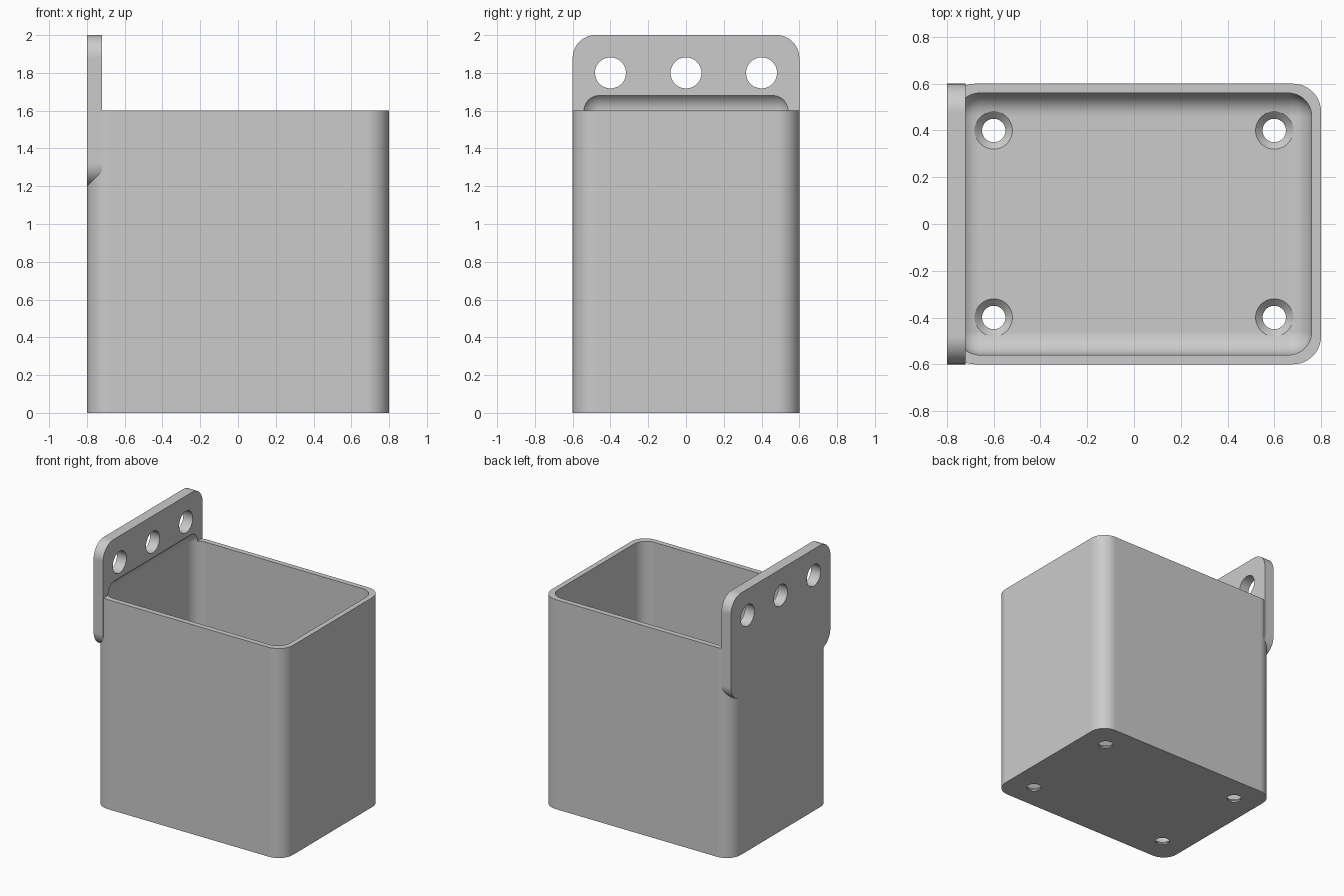
import bpy, bmesh, math
from mathutils import Matrix

default = bpy.data.objects.get("Cube")
if default:
    bpy.data.objects.remove(default, do_unlink=True)

grey = bpy.data.materials.new("light_grey")
grey.use_nodes = True
grey.diffuse_color = (0.6, 0.6, 0.6, 1)
grey.node_tree.nodes["Principled BSDF"].inputs["Base Color"].default_value = (0.6, 0.6, 0.6, 1)

CORNER = 0.12      # outer corner radius
INNER = 0.1        # cavity fillet radius
WALL = 0.04


def finish(bm, name):
    bmesh.ops.recalc_face_normals(bm, faces=bm.faces[:])
    mesh = bpy.data.meshes.new(name)
    bm.to_mesh(mesh)
    bm.free()
    mesh.materials.append(grey)
    obj = bpy.data.objects.new(name, mesh)
    bpy.context.collection.objects.link(obj)
    return obj


def rounded_box(name, low, high, radius, axis=None):
    """Box with the edges along one axis rounded, or all edges when axis is None."""
    bm = bmesh.new()
    bmesh.ops.create_cube(bm, size=1)
    for v in bm.verts:
        v.co = [a if c < 0 else b for c, a, b in zip(v.co, low, high)]

    def along(edge):
        d = edge.verts[1].co - edge.verts[0].co
        return axis is None or abs(d[axis]) > 1e-4

    bmesh.ops.bevel(bm, geom=[e for e in bm.edges if along(e)], offset=radius,
                    segments=12, profile=0.5, affect='EDGES')
    return finish(bm, name)


def cone(name, centre, r_low, r_high, depth, rotation=Matrix()):
    bm = bmesh.new()
    bmesh.ops.create_cone(bm, cap_ends=True, segments=48, radius1=r_low, radius2=r_high,
                          depth=depth, matrix=Matrix.Translation(centre) @ rotation)
    return finish(bm, name)


def combine(target, tool, operation):
    mod = target.modifiers.new(operation.title(), 'BOOLEAN')
    mod.operation, mod.solver, mod.object = operation, 'EXACT', tool
    bpy.context.view_layer.objects.active = target
    bpy.ops.object.modifier_apply(modifier=mod.name)
    bpy.data.objects.remove(tool, do_unlink=True)


# Open bin with its mounting plate
bin_body = rounded_box("mounting_bin", (-0.8, -0.6, 0), (0.8, 0.6, 1.6), CORNER, axis=2)
plate = rounded_box("mounting_plate", (-0.8, -0.6, 1.2), (-0.72, 0.6, 2), CORNER, axis=0)
combine(bin_body, plate, 'UNION')

# Filleted cavity, which also scoops a shallow recess into the plate
cavity = rounded_box("cavity_cutter", (-0.8 + WALL, -0.6 + WALL, WALL),
                     (0.8 - WALL, 0.6 - WALL, 1.7), INNER)
combine(bin_body, cavity, 'DIFFERENCE')

# Round holes through the plate
sideways = Matrix.Rotation(math.pi / 2, 4, 'Y')
for y in (-0.4, 0, 0.4):
    combine(bin_body, cone("plate_hole_cutter", (-0.76, y, 1.8), 0.082, 0.082, 0.3, sideways),
            'DIFFERENCE')

# Countersunk screw holes in the floor
for x in (-0.6, 0.6):
    for y in (-0.4, 0.4):
        combine(bin_body, cone("screw_hole_cutter", (x, y, 0), 0.05, 0.05, 0.3), 'DIFFERENCE')
        combine(bin_body, cone("countersink_cutter", (x, y, 0.03), 0.05, 0.09, 0.04), 'DIFFERENCE')

# Smooth curved walls, crisp edges, flat faces kept flat
bpy.ops.object.select_all(action='DESELECT')
bin_body.select_set(True)
bpy.context.view_layer.objects.active = bin_body
bpy.ops.object.shade_smooth_by_angle(angle=math.radians(25))
weighted = bin_body.modifiers.new("Weighted normals", 'WEIGHTED_NORMAL')
weighted.keep_sharp = True
